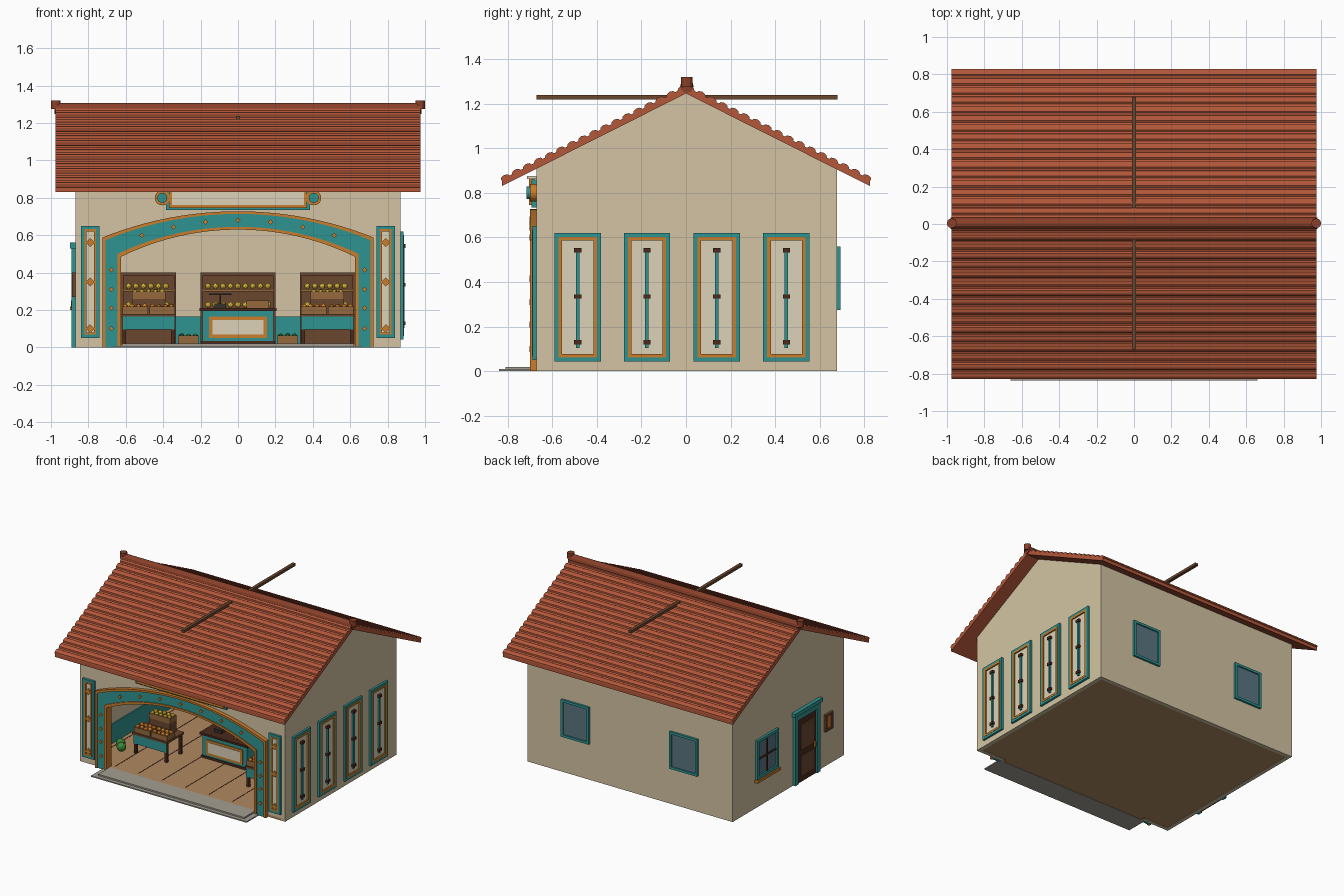
import bpy, bmesh, math, random
from mathutils import Matrix, Vector

if "Cube" in bpy.data.objects:
    bpy.data.objects.remove(bpy.data.objects["Cube"])
random.seed(3)

def mat(name, hexa):
    m = bpy.data.materials.new(name)
    c = [int(hexa[i:i + 2], 16) / 255 for i in (0, 2, 4)]
    m.diffuse_color = [((v + .055) / 1.055) ** 2.4 for v in c] + [1]
    m.use_nodes = True
    m.node_tree.nodes["Principled BSDF"].inputs["Base Color"].default_value = m.diffuse_color
    return m

CREAM, TEAL, ORANGE = mat("cream", "D3C4A3"), mat("teal", "2F9491"), mat("orange", "C87D2C")
WOOD, DARK, FLOOR = mat("wood", "6B472F"), mat("dark_wood", "4A2A1C"), mat("floor_wood", "B08A62")
TILE, RIDGE, STONE = mat("tile", "B4583A"), mat("ridge_tile", "8A4029"), mat("stone", "A39E92")
GLASS, PLATE, CRATE = mat("glass", "5A7480"), mat("plate", "DCD2B8"), mat("crate", "96693C")
GREEN, FRUIT, LEMON = mat("green", "3C8A3A"), mat("fruit", "E08A2A"), mat("lemon", "DDBB3A")
METAL = mat("metal", "35322F")

def finish(name, bm, m):
    bmesh.ops.recalc_face_normals(bm, faces=bm.faces)
    me = bpy.data.meshes.new(name)
    bm.to_mesh(me); bm.free()
    me.materials.append(m)
    o = bpy.data.objects.new(name, me)
    bpy.context.collection.objects.link(o)
    return o

def boxes(name, m, *lims):
    """each box: x0,x1,y0,y1,z0,z1"""
    bm = bmesh.new()
    for a, b, c, d, e, f in lims:
        M = Matrix.Translation(((a + b) / 2, (c + d) / 2, (e + f) / 2)) @ Matrix.Diagonal((abs(b - a), abs(d - c), abs(f - e), 1))
        bmesh.ops.create_cube(bm, size=1, matrix=M)
    return finish(name, bm, m)

def prism(name, m, pts, axis, d0, d1):
    """extrude a (u,z) profile along x or y"""
    bm = bmesh.new()
    P = lambda u, z, d: (d, u, z) if axis == 'x' else (u, d, z)
    f = bm.faces.new([bm.verts.new(P(u, z, d0)) for u, z in pts])
    ex = bmesh.ops.extrude_face_region(bm, geom=[f])
    off = Vector(P(0, 0, d1 - d0))
    bmesh.ops.translate(bm, vec=off, verts=[v for v in ex['geom'] if isinstance(v, bmesh.types.BMVert)])
    return finish(name, bm, m)

def cyls(name, m, r, depth, n, mats):
    bm = bmesh.new()
    for M in mats:
        bmesh.ops.create_cone(bm, cap_ends=True, segments=n, radius1=r, radius2=r, depth=depth, matrix=M)
    return finish(name, bm, m)

def balls(name, m, r, pts):
    bm = bmesh.new()
    for p in pts:
        bmesh.ops.create_icosphere(bm, subdivisions=2, radius=r, matrix=Matrix.Translation(p))
    return finish(name, bm, m)

# wall-relative box limits: u along the wall, d outward from it
XW, YF, YB = .87, -.67, .677
def on(side, u0, u1, z0, z1, d0, d1):
    if side == 'F': return (u0, u1, YF - d1, YF - d0, z0, z1)
    if side == 'B': return (u0, u1, YB + d0, YB + d1, z0, z1)
    s = XW if side == 'R' else -XW
    k = 1 if side == 'R' else -1
    return (s + k * d0, s + k * d1, u0, u1, z0, z1)

def frame(side, u0, u1, z0, z1, t, d0, d1):
    return [on(side, u0, u0 + t, z0, z1, d0, d1), on(side, u1 - t, u1, z0, z1, d0, d1),
            on(side, u0 + t, u1 - t, z0, z0 + t, d0, d1), on(side, u0 + t, u1 - t, z1 - t, z1, d0, d1)]

def arc(w, zs, zt, n=24):
    h = zt - zs
    R = (w * w + h * h) / (2 * h)
    a = math.asin(w / R)
    return [(R * math.sin(-a + 2 * a * i / n), zt - R + R * math.cos(-a + 2 * a * i / n)) for i in range(n + 1)]

def arch(w, zs, zt):
    return [(-w, 0)] + arc(w, zs, zt) + [(w, 0)]

# walls and floor
gable = [(YF, 0), (YB, 0), (YB, .915), (0, 1.265), (YF, .915)]
prism("right_wall", CREAM, gable, 'x', XW - .03, XW)
prism("left_wall", CREAM, gable, 'x', -XW, -XW + .03)
boxes("back_wall", CREAM, (-XW, XW, YB - .03, YB, 0, .92))
prism("front_wall", CREAM, [(-XW, 0), (-XW, .92), (XW, .92), (XW, 0)] + arch(.635, .495, .637)[::-1], 'y', YF, YF + .03)
boxes("floor", FLOOR, (-.85, .85, YF, YB - .02, .002, .018))
boxes("floor_gaps", DARK, *[(x / 10 - .003, x / 10 + .003, -.64, .64, .018, .0195) for x in range(-8, 9, 2)])
boxes("wainscot", TEAL, (-.84, -.83, -.64, .647, .018, .165), (.83, .84, -.64, .647, .018, .165), (-.83, .83, .637, .647, .018, .165))
boxes("front_steps", STONE, (-.66, .66, -.838, YF, 0, .009), (-.62, .62, -.81, YF, .009, .02))

# roof slab, tile rows, ridge and tie beam
E, A, HALF, T = .86, 1.275, .825, .03
prism("roof_slab", TILE, [(-HALF, E), (0, A), (HALF, E), (HALF, E - T), (0, A - T), (-HALF, E - T)], 'x', -.975, .975)
tilt = math.atan2(A - E, HALF)
rows = []
for s in (-1, 1):
    for i in range(17):
        y = .018 + i * .0495
        rows.append(Matrix.Translation((0, s * y, A - y * math.tan(tilt))) @ Matrix.Rotation(-s * tilt, 4, 'X')
                    @ Matrix.Diagonal((1, 1, .6, 1)) @ Matrix.Rotation(math.pi / 2, 4, 'Y'))
cyls("roof_tile_rows", TILE, .022, 1.95, 8, rows)
cyls("ridge_tile", RIDGE, .03, 1.96, 12, [Matrix.Translation((0, .004, 1.278)) @ Matrix.Rotation(math.pi / 2, 4, 'Y')])
cyls("ridge_end_caps", RIDGE, .026, .045, 12, [Matrix.Translation((s * .974, .004, 1.297)) for s in (-1, 1)])
boxes("tie_beam", WOOD, (-.012, .012, -.67, .68, 1.218, 1.238))

# entrance arch: orange trims around a teal band
A0, A1, A2, A3 = (.725, .588, .728), (.708, .574, .714), (.645, .50, .645), (.625, .485, .63)
prism("arch_outer_trim", ORANGE, arch(*A0) + arch(*A1)[::-1], 'y', YF - .03, YF)
prism("arch_band", TEAL, arch(*A1) + arch(*A2)[::-1], 'y', YF - .022, YF + .005)
prism("arch_inner_trim", ORANGE, arch(*A2) + arch(*A3)[::-1], 'y', YF - .03, YF + .03)
stud = [(s * .677, z) for s in (-1, 1) for z in (.1, .21, .31, .415)] + arc(.677, .537, .68, 8)[1:-1]
cyls("arch_studs", ORANGE, .014, .012, 4, [Matrix.Translation((x, YF - .026, z)) @ Matrix.Rotation(math.pi / 2, 4, 'X') for x, z in stud])

# front panels with diamonds
for s, n in ((-1, "left"), (1, "right")):
    u0, u1 = sorted((s * .74, s * .84))
    boxes(n + "_front_panel_frame", TEAL, *frame('F', u0, u1, .05, .65, .018, 0, .018))
    boxes(n + "_front_panel_trim", ORANGE, *frame('F', u0 + .018, u1 - .018, .068, .632, .012, 0, .02))
    boxes(n + "_front_panel", PLATE, on('F', u0 + .03, u1 - .03, .08, .62, 0, .01))
    cyls(n + "_front_diamonds", ORANGE, .024, .014, 4,
         [Matrix.Translation((s * .79, YF - .014, z)) @ Matrix.Rotation(math.pi / 2, 4, 'X') for z in (.1, .35, .56)])

# blank sign board with round ends
boxes("sign_back", TEAL, on('F', -.385, .385, .735, .86, 0, .022))
boxes("sign_trim", ORANGE, *frame('F', -.37, .37, .745, .865, .016, .01, .034))
boxes("sign_plate", PLATE, on('F', -.354, .354, .76, .85, .01, .03))
boxes("sign_cornice", PLATE, on('F', -.39, .39, .862, .875, 0, .042))
for n, m, r, d in (("sign_round_rims", ORANGE, .04, .03), ("sign_round_centers", TEAL, .027, .045)):
    cyls(n, m, r, d, 20, [Matrix.Translation((s * .405, YF - d / 2, .8)) @ Matrix.Rotation(math.pi / 2, 4, 'X') for s in (-1, 1)])

# right side panels with rods
for i, y in enumerate((-.485, -.175, .138, .45)):
    n = "side_panel_%d" % i
    boxes(n + "_frame", TEAL, *frame('R', y - .104, y + .104, .043, .62, .018, 0, .016))
    boxes(n + "_trim", ORANGE, *frame('R', y - .086, y + .086, .061, .602, .016, 0, .018))
    boxes(n, PLATE, on('R', y - .07, y + .07, .077, .586, 0, .008))
    boxes(n + "_rod", TEAL, on('R', y - .008, y + .008, .105, .55, .008, .02))
    boxes(n + "_brackets", DARK, *[on('R', y - .016, y + .016, z - .01, z + .01, .006, .026) for z in (.13, .335, .543)])

# back windows
for s, n in ((-1, "left"), (1, "right")):
    u = s * .46
    boxes(n + "_back_window_frame", TEAL, *frame('B', u - .118, u + .118, .275, .56, .018, 0, .016))
    boxes(n + "_back_window_glass", GLASS, on('B', u - .1, u + .1, .29, .545, 0, .006))

# left side window, door and notice board
boxes("side_window_frame", TEAL, *frame('L', .14, .40, .22, .52, .022, 0, .018))
boxes("side_window_glass", GLASS, on('L', .155, .385, .235, .505, 0, .006))
boxes("side_window_bars", DARK, on('L', .264, .276, .24, .5, 0, .012), on('L', .16, .38, .364, .376, 0, .012))
boxes("side_window_sill", ORANGE, on('L', .13, .41, .2, .22, 0, .028))
boxes("door_frame", TEAL, on('L', -.095, -.055, 0, .53, 0, .02), on('L', -.36, -.32, 0, .53, 0, .02), on('L', -.32, -.095, .49, .53, 0, .02))
boxes("door_cornice", TEAL, on('L', -.375, -.04, .53, .56, 0, .028))
boxes("door_leaf", DARK, on('L', -.32, -.095, 0, .49, 0, .01))
boxes("door_panels", WOOD, *[on('L', -.285, -.13, a, b, .01, .015) for a, b in ((.05, .2), (.25, .44))])
boxes("door_handle", ORANGE, on('L', -.305, -.293, .21, .25, .01, .024))
boxes("notice_board_frame", WOOD, *frame('L', -.52, -.43, .27, .40, .016, 0, .018))
boxes("notice_board", ORANGE, on('L', -.504, -.446, .286, .384, 0, .008))

def crate(name, x0, x1, y0, y1, z, h, fruit):
    t = .008
    boxes(name, CRATE, (x0, x1, y0, y1, z, z + t), (x0, x0 + t, y0, y1, z, z + h), (x1 - t, x1, y0, y1, z, z + h),
          (x0, x1, y0, y0 + t, z, z + h), (x0, x1, y1 - t, y1, z, z + h))
    nx, ny = max(1, int((x1 - x0) / .034)), max(1, int((y1 - y0) / .034))
    balls(name + "_fruit", fruit, .015, [(x0 + (i + .5) * (x1 - x0) / nx, y0 + (j + .5) * (y1 - y0) / ny, z + h - random.uniform(0, .006))
                                         for i in range(nx) for j in range(ny)])

# display tables with crates
for s, n in ((-1, "left"), (1, "right")):
    c = s * .478
    boxes(n + "_table_legs", DARK, *[(c + a - .01, c + a + .01, b - .01, b + .01, .018, .17) for a in (-.13, .13) for b in (-.37, -.2)])
    boxes(n + "_table_top", WOOD, (c - .147, c + .147, -.39, -.18, .165, .18))
    boxes(n + "_table_apron", TEAL, (c - .14, c + .14, -.386, -.376, .095, .165))
    crate(n + "_crate_a", c - .14, c - .004, -.38, -.28, .18, .04, FRUIT)
    crate(n + "_crate_b", c + .004, c + .14, -.38, -.28, .18, .04, FRUIT)
    boxes(n + "_riser", WOOD, (c - .09, c + .09, -.27, -.19, .18, .26))
    crate(n + "_riser_crate", c - .09, c + .09, -.27, -.19, .26, .04, LEMON)
    balls(n + "_floor_melons", GREEN, .034, [(s * .71, -.4, .05), (s * .75, -.35, .05)])
    crate(n + "_floor_crate", *sorted((s * .21, s * .32)), .54, .63, .018, .045, GREEN)

# counter with scale and till
boxes("counter_body", TEAL, (-.19, .19, -.16, -.01, .018, .195))
boxes("counter_top", DARK, (-.205, .205, -.175, 0, .195, .21))
boxes("counter_base", DARK, (-.197, .197, -.165, -.005, .018, .035))
boxes("counter_panel_trim", ORANGE, (-.155, .155, -.167, -.16, .05, .165))
boxes("counter_panel", PLATE, (-.135, .135, -.17, -.16, .068, .148))
boxes("scale", METAL, (-.125, -.065, -.11, -.05, .21, .235), (-.1, -.09, -.085, -.075, .235, .28), (-.155, -.035, -.11, -.05, .28, .288))
boxes("till", CRATE, (.045, .165, -.12, -.04, .21, .25))

# shelving on the back wall
for n, x, w in (("left", -.478, .147), ("middle", 0, .2), ("right", .478, .147)):
    boxes(n + "_shelf_case", WOOD, (x - w, x + w, .625, .64, .018, .4), (x - w, x - w + .012, .54, .64, .018, .4),
          (x + w - .012, x + w, .54, .64, .018, .4), (x - w, x + w, .54, .64, .385, .4))
    boxes(n + "_shelf_boards", CRATE, *[(x - w + .012, x + w - .012, .535, .63, z, z + .012) for z in (.1, .2, .3)])
    balls(n + "_shelf_fruit", LEMON, .016, [(x - w + .04 + i * .04, .58, z) for z in (.228, .328) for i in range(int(w * 2 / .04) - 1)])
